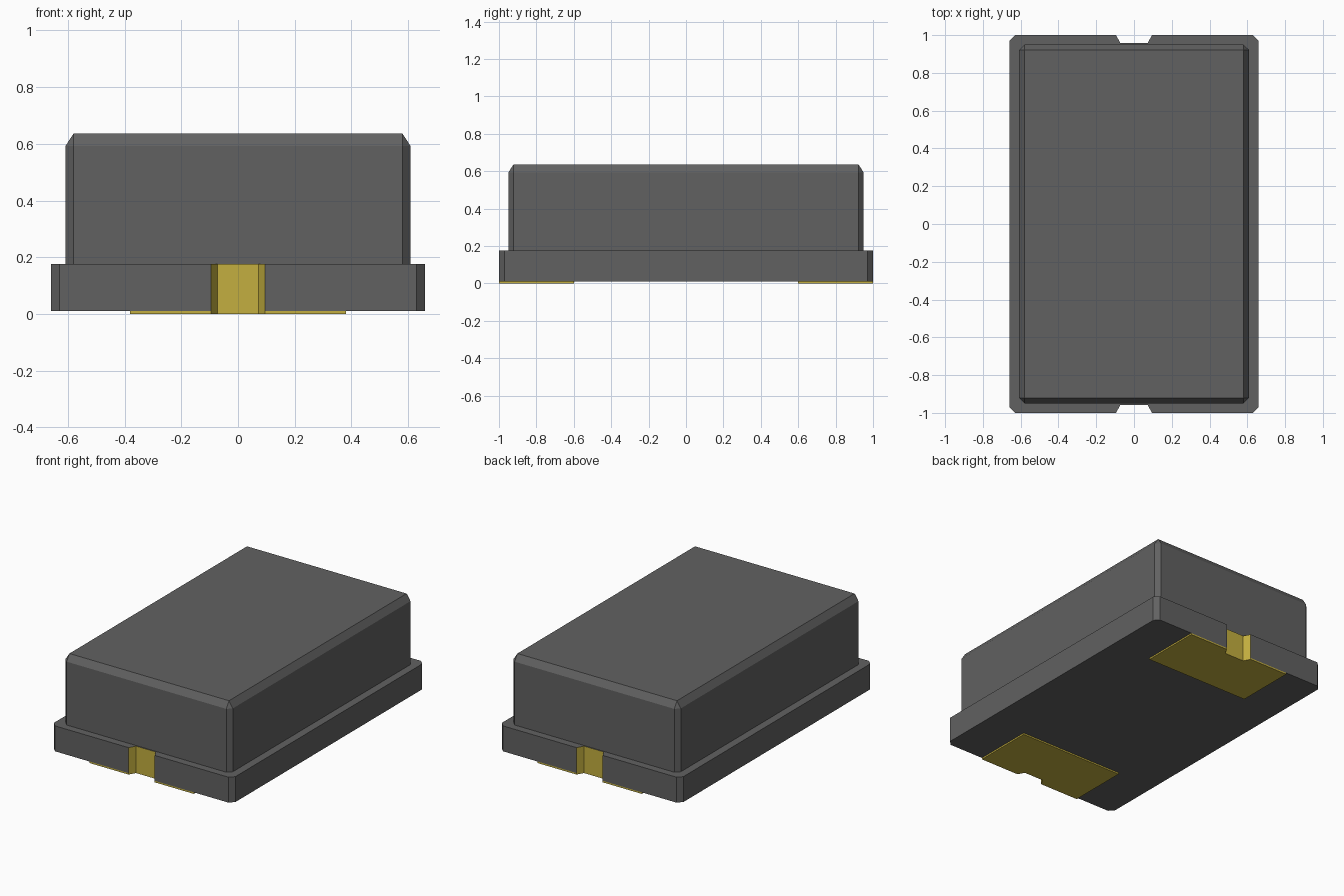
import bpy
import bmesh

if "Cube" in bpy.data.objects:
    bpy.data.objects.remove(bpy.data.objects["Cube"], do_unlink=True)


def make_material(name, rgb):
    mat = bpy.data.materials.new(name)
    mat.use_nodes = True
    colour = (*rgb, 1.0)
    mat.diffuse_color = colour
    mat.node_tree.nodes["Principled BSDF"].inputs["Base Color"].default_value = colour
    return mat


dark_grey = make_material("dark grey", (0.12, 0.12, 0.12))
gold = make_material("gold", (0.55, 0.43, 0.05))


def loft(name, rings, materials):
    """Closed solid through stacked rings of (outline, z); doubled points merge."""
    bm = bmesh.new()
    loops = [[bm.verts.new((x, y, z)) for x, y in pts] for pts, z in rings]
    bm.faces.new(loops[0][::-1])
    bm.faces.new(loops[-1])
    n = len(loops[0])
    for low, high in zip(loops, loops[1:]):
        for i in range(n):
            j = (i + 1) % n
            bm.faces.new((low[i], low[j], high[j], high[i]))
    bmesh.ops.remove_doubles(bm, verts=bm.verts[:], dist=1e-5)
    bmesh.ops.recalc_face_normals(bm, faces=bm.faces[:])
    mesh = bpy.data.meshes.new(name)
    bm.to_mesh(mesh)
    bm.free()
    for mat in materials:
        mesh.materials.append(mat)
    obj = bpy.data.objects.new(name, mesh)
    bpy.context.collection.objects.link(obj)
    return obj


def turned(points):
    """Half turn about the z axis."""
    return [(-x, -y) for x, y in points]


def octagon(hx, hy, c):
    half = [(-hx, -hy + c), (-hx + c, -hy), (hx - c, -hy), (hx, -hy + c)]
    return half + turned(half)


# Contact notch in the end edge, and the layer heights
notch = [(-0.095, -1.0), (-0.072, -0.957), (0.072, -0.957), (0.095, -1.0)]
pad_top, base_top, shoulder, lid_top = 0.01, 0.177, 0.593, 0.636

# Base plate with cut corners and a gold-lined notch at each end
half = [(-0.66, -0.97), (-0.63, -1.0)] + notch + [(0.63, -1.0), (0.66, -0.97)]
outline = half + turned(half)
base = loft("base_plate", [(outline, pad_top), (outline, base_top)], [dark_grey, gold])
for face in base.data.polygons:
    if abs(face.normal.z) < 0.5 and abs(face.center.x) < 0.1:
        face.material_index = 1

# Upper housing with chamfered corners and top edges
side = octagon(0.608, 0.95, 0.028)
loft("housing", [(side, base_top), (side, shoulder),
                 (octagon(0.58, 0.922, 0.0), lid_top)], [dark_grey])

# Contact pads under both ends
pad = [(-0.38, -0.6), (-0.38, -1.0)] + notch + [(0.38, -1.0), (0.38, -0.6)]
for name, points in (("front_pad", pad), ("back_pad", turned(pad))):
    loft(name, [(points, 0.0), (points, pad_top)], [gold])
